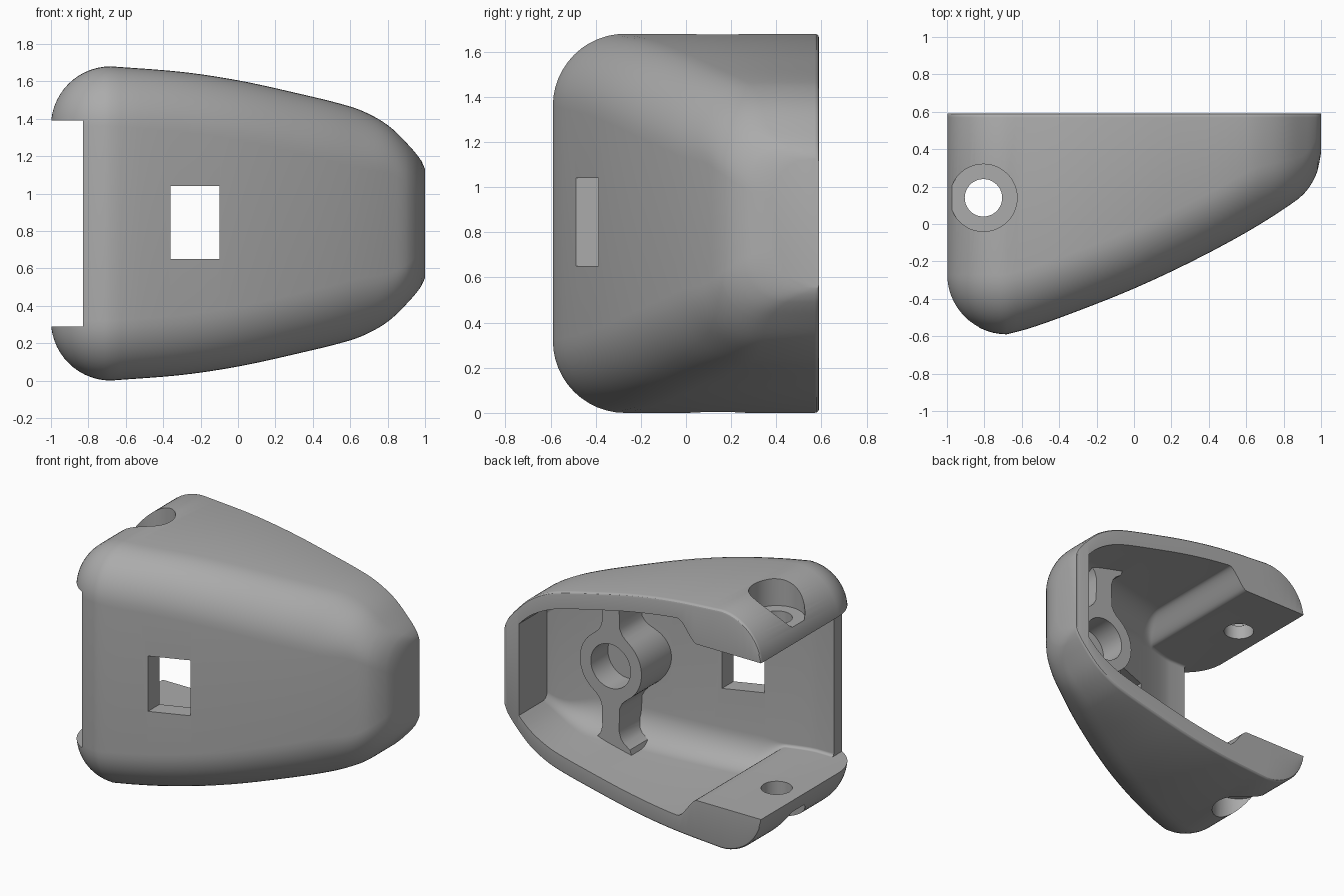
import bpy, bmesh, math

MID = 0.84      # half height of the shell
BACK = 0.59     # rear rim
R = 0.32        # main edge radius

cube = bpy.data.objects.get("Cube")
if cube:
    bpy.data.objects.remove(cube, do_unlink=True)

mat = bpy.data.materials.new("plain grey")
mat.use_nodes = True
grey = (0.41, 0.41, 0.41, 1)
mat.diffuse_color = grey
mat.node_tree.nodes["Principled BSDF"].inputs["Base Color"].default_value = grey


def curve(points):
    """Smooth function through a few points."""
    n = len(points)
    slopes = []
    for i in range(n):
        a, b = points[max(i - 1, 0)], points[min(i + 1, n - 1)]
        slopes.append((b[1] - a[1]) / (b[0] - a[0]))

    def f(x):
        x = min(max(x, points[0][0]), points[-1][0])
        i = next(k for k in range(n - 1) if x <= points[k + 1][0])
        (xa, ya), (xb, yb) = points[i], points[i + 1]
        w = xb - xa
        t = (x - xa) / w
        s = 1 - t
        return (ya * s * s * (1 + 2 * t) + yb * t * t * (1 + 2 * s)
                + w * t * s * (slopes[i] * s - slopes[i + 1] * t))
    return f


half_height = curve([(-.68, .84), (-.3, .81), (0, .765), (.3, .70), (.6, .625),
                     (.72, .575), (.82, .51), (.92, .41), (.98, .335), (1, .29)])
front_line = curve([(-.68, -.59), (-.55, -.555), (-.3, -.465), (0, -.345), (.3, -.205),
                    (.6, -.045), (.83, .1), (.92, .175), (.98, .28), (1, .38)])


def blend(x, a, b):
    t = min(max((x - a) / (b - a), 0), 1)
    return t * t * (3 - 2 * t)


def span(a, b, n):
    return [a + (b - a) * i / n for i in range(n)]


def make(name, bm):
    bmesh.ops.recalc_face_normals(bm, faces=bm.faces)
    mesh = bpy.data.meshes.new(name)
    bm.to_mesh(mesh)
    bm.free()
    mesh.materials.append(mat)
    obj = bpy.data.objects.new(name, mesh)
    bpy.context.collection.objects.link(obj)
    return obj


def loft(name, rings):
    bm = bmesh.new()
    loops = [[bm.verts.new(p) for p in ring] for ring in rings]
    n = len(loops[0])
    for a, b in zip(loops, loops[1:]):
        for i in range(n):
            j = (i + 1) % n
            bm.faces.new((a[i], a[j], b[j], b[i]))
    bm.faces.new(loops[0])
    bm.faces.new(loops[-1])
    return make(name, bm)


def section(x, h, front, r, back, rim):
    """Rectangle in the yz plane with rounded front corners."""
    upper = [(back, h - rim)]
    upper += [(back - rim * (1 - math.cos(a)), h - rim * (1 - math.sin(a)))
              for a in (math.pi / 6, math.pi / 3, math.pi / 2)] if rim else []
    for i in range(13):
        a = math.pi / 2 * i / 12
        upper.append((front + r * (1 - math.sin(a)), h - r * (1 - math.cos(a))))
    lower = [(y, -z) for y, z in reversed(upper)]
    return [(x, y, MID + z) for y, z in upper + lower]


def box(name, x, y, z):
    return loft(name, [[(px, y[0], z[0]), (px, y[1], z[0]), (px, y[1], z[1]), (px, y[0], z[1])]
                       for px in x])


def cylinder(name, x, y, z, radius, upright):
    """Upright: z is a range. Otherwise y is a range."""
    rings = []
    for e in (z if upright else y):
        ring = []
        for i in range(48):
            a = math.tau * i / 48
            u, v = x + radius * math.cos(a), radius * math.sin(a)
            ring.append((u, y + v, e) if upright else (u, e, z + v))
        rings.append(ring)
    return loft(name, rings)


def subtract(obj, cutter):
    cutter.hide_render = True
    mod = obj.modifiers.new("cut", "BOOLEAN")
    mod.operation = "DIFFERENCE"
    mod.solver = "EXACT"
    mod.object = cutter
    graph = bpy.context.evaluated_depsgraph_get()
    mesh = bpy.data.meshes.new_from_object(obj.evaluated_get(graph))
    obj.modifiers.clear()
    obj.data = mesh
    bpy.data.objects.remove(cutter, do_unlink=True)


# Outer shell: a ball-cornered end, then a tapering body
rings = []
for i in range(14):
    a = math.pi / 2 * i / 14
    r = max(R * math.sin(a), 0.01)
    rings.append(section(-.68 - R * math.cos(a), MID - R + r, r * -1 - .27, r, BACK, .02))
for x in span(-.68, .6, 24) + span(.6, .9, 12) + span(.9, 1, 10) + [1]:
    r = R - .13 * blend(x, .6, 1)
    rings.append(section(x, half_height(x), front_line(x), r, BACK, .02))
shell = loft("shell", rings)

# Hollow: shallow between the screw pads, wider beyond them
rings = []
for x in [-.95] + span(-.7, -.5, 4) + span(-.5, -.34, 12) + span(-.34, .6, 16) + span(.6, .89, 10) + [.89]:
    k = blend(x, -.5, -.34)
    h = .55 + (half_height(x) - .12 - .55) * k
    r = .02 + .18 * k - .15 * blend(x, .55, .89)
    rings.append(section(x, h, front_line(x) + .13, r, .9, 0))
hollow = loft("hollow", rings)

# Boss with ribs that flare into the roof and floor, left standing in the hollow
BOSS_X = .44
half = [(.24 * math.sin(a), .24 * math.cos(a)) for a in span(0, 1.0, 10)]
half += [(.215, .115), (.24, .09), (.28, .07), (.44, .065), (.49, .08), (.52, .105), (.55, .15), (.7, .2)]
right = [(w, -d) for d, w in reversed(half[1:])] + [(w, d) for d, w in half]
outline = right + [(-w, d) for w, d in reversed(right)]
boss = loft("boss", [[(BOSS_X + w, y, MID + d) for w, d in outline] for y in (-.7, .21)])
subtract(hollow, boss)
subtract(shell, hollow)
subtract(shell, cylinder("boss_hole", BOSS_X, (.02, .3), MID, .155, False))

# Open end and window
subtract(shell, box("end_slot", (-1.3, -.83), (-1, 1), (.29, 1.39)))
subtract(shell, box("window", (-.36, -.10), (-1, 0), (.65, 1.04)))

# Screw holes with counterbores, top and bottom
subtract(shell, cylinder("screw_hole", -.805, .14, (-.5, 2.2), .1, True))
for z in ((1.49, 2.2), (-.5, .19)):
    subtract(shell, cylinder("counterbore", -.805, .14, z, .18, True))

bpy.ops.object.select_all(action="DESELECT")
shell.select_set(True)
bpy.context.view_layer.objects.active = shell
bpy.ops.object.shade_smooth_by_angle(angle=math.radians(30))
